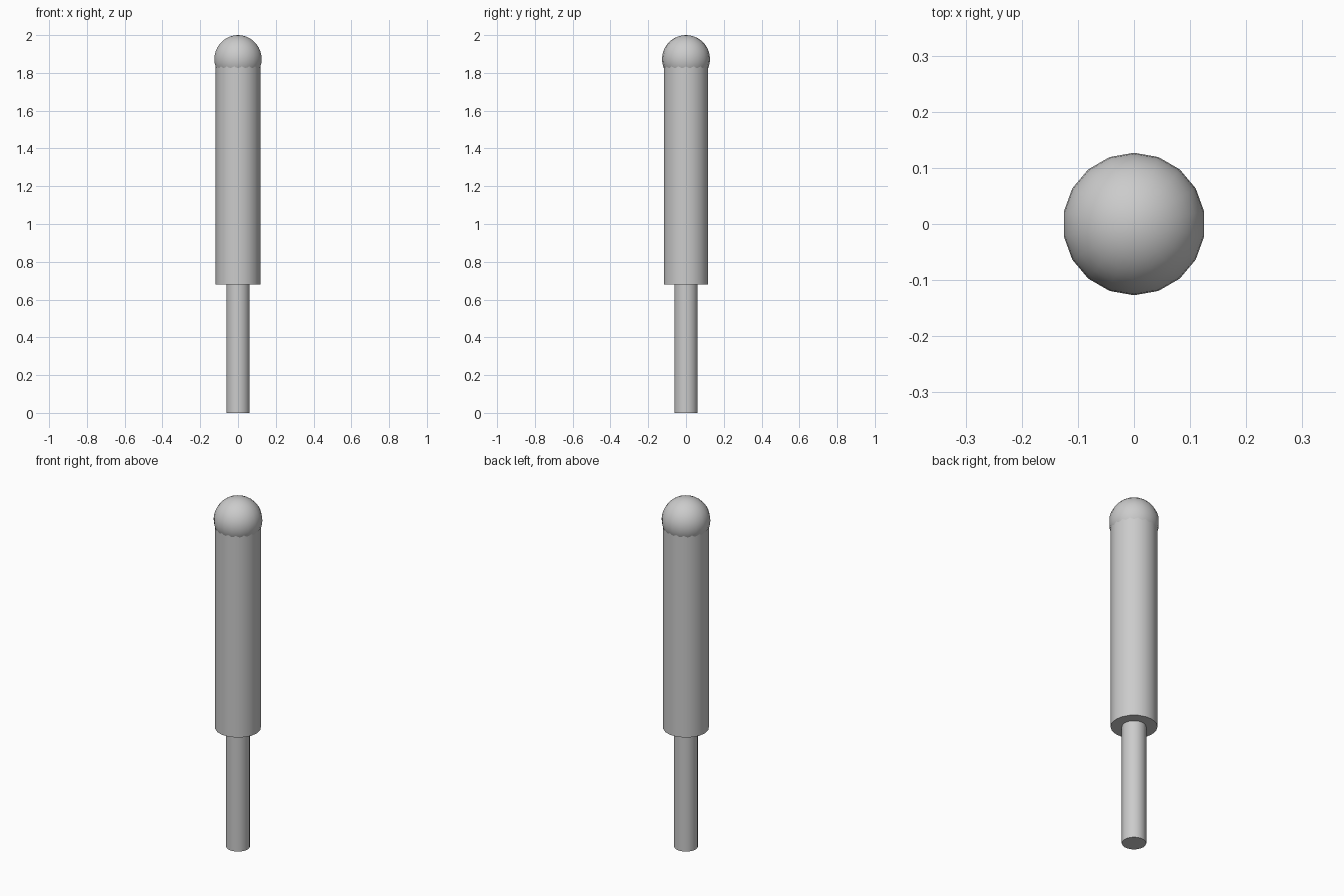
import bpy
import math

SIDES = 18

cube = bpy.data.objects.get("Cube")
if cube:
    bpy.data.objects.remove(cube, do_unlink=True)

grey = bpy.data.materials.new("light grey")
grey.use_nodes = True
grey.diffuse_color = (0.6, 0.6, 0.6, 1)
grey.node_tree.nodes["Principled BSDF"].inputs["Base Color"].default_value = (0.6, 0.6, 0.6, 1)


def finish(name):
    """Name, colour and smooth the newest part."""
    part = bpy.context.object
    part.name = name
    part.data.materials.append(grey)
    bpy.ops.object.shade_smooth_by_angle(angle=math.radians(35))


def post(name, radius, bottom, top):
    """Upright cylinder with a corner on the x axis."""
    bpy.ops.mesh.primitive_cylinder_add(
        vertices=SIDES, radius=radius, depth=top - bottom,
        location=(0, 0, (bottom + top) / 2), rotation=(0, 0, math.pi / 2))
    finish(name)


# Thin stem, thick body and the round cap
post("stem", 0.062, 0, 0.7)
post("body", 0.119, 0.68, 1.87)
bpy.ops.mesh.primitive_uv_sphere_add(
    segments=SIDES, ring_count=SIDES, radius=0.127, location=(0, 0, 1.873))
finish("rounded_cap")
